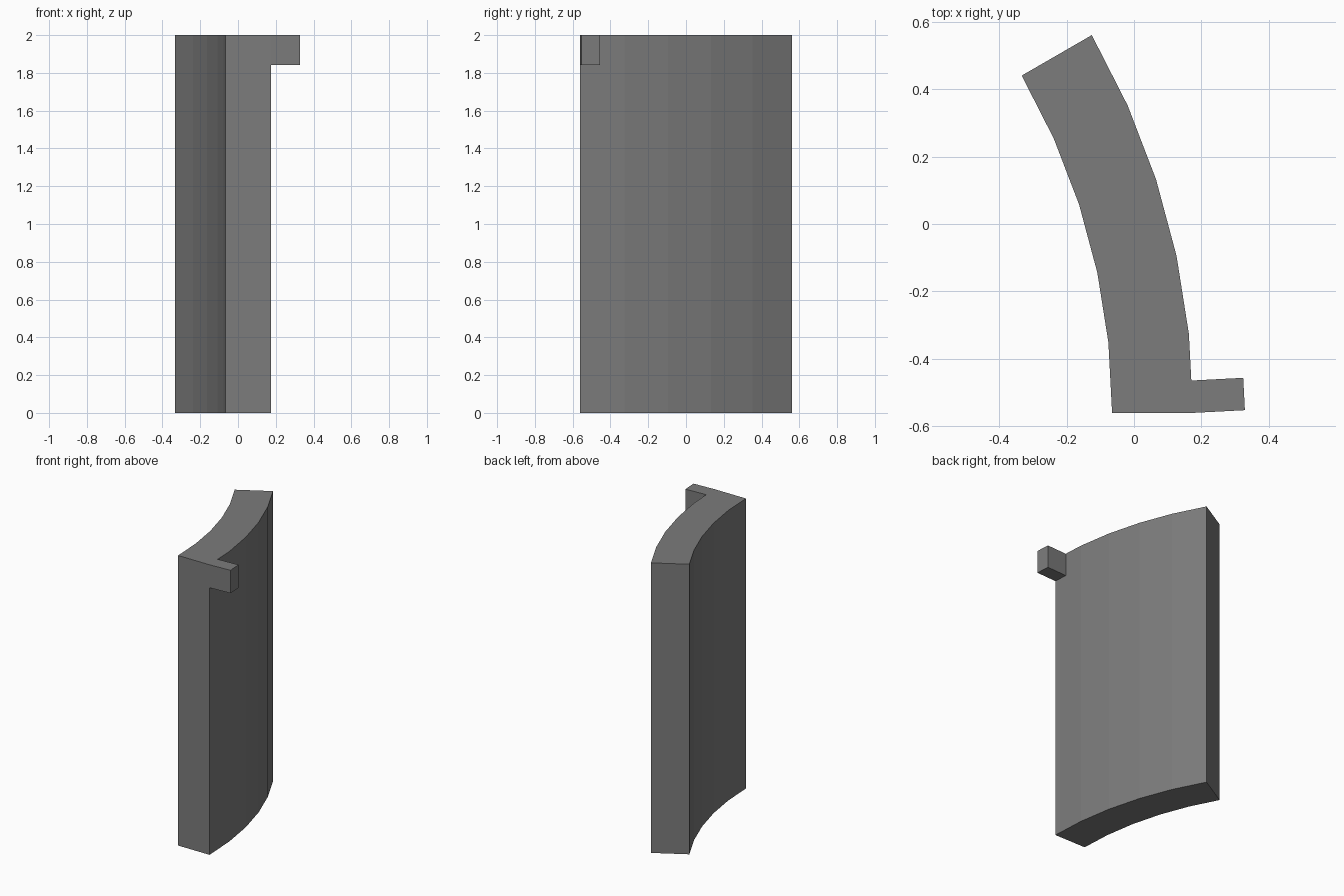
import bpy, bmesh, math
from mathutils import Vector

if "Cube" in bpy.data.objects:
    bpy.data.objects.remove(bpy.data.objects["Cube"])

CX, CY = -2.065, -0.56           # arc centre
R_IN, R_OUT = 2.0, 2.24
STEPS, SWEEP, HEIGHT = 5, math.radians(30), 2.0
TAB_WIDTH, TAB_HEIGHT, TAB_LENGTH = 0.096, 0.158, 0.154

grey = bpy.data.materials.new("mid grey")
grey.diffuse_color = (0.2, 0.2, 0.2, 1)
grey.use_nodes = True
grey.node_tree.nodes["Principled BSDF"].inputs["Base Color"].default_value = grey.diffuse_color


def arc(radius):
    return [(CX + radius * math.cos(SWEEP * i / STEPS),
             CY + radius * math.sin(SWEEP * i / STEPS)) for i in range(STEPS + 1)]


# Curved wall: faceted arc outline raised to full height
bm = bmesh.new()
outline = arc(R_OUT) + arc(R_IN)[::-1]
base = bm.faces.new([bm.verts.new((x, y, 0)) for x, y in outline])
top = bmesh.ops.extrude_face_region(bm, geom=[base])["geom"]
bmesh.ops.translate(bm, vec=(0, 0, HEIGHT),
                    verts=[v for v in top if isinstance(v, bmesh.types.BMVert)])
bmesh.ops.recalc_face_normals(bm, faces=bm.faces[:])

# Corner tab: cut its footprint out of the first outer facet, then pull it outward
half = SWEEP / STEPS / 2
normal = Vector((math.cos(half), math.sin(half), 0))
along = Vector((-math.sin(half), math.cos(half), 0))
corner = Vector((CX + R_OUT, CY, HEIGHT))


def facet_faces():
    return [f for f in bm.faces if f.normal.dot(normal) > 0.9999]


for point, direction in ((corner - Vector((0, 0, TAB_HEIGHT)), Vector((0, 0, 1))),
                         (corner + along * TAB_WIDTH, along)):
    faces = facet_faces()
    edges = {e for f in faces for e in f.edges}
    verts = {v for f in faces for v in f.verts}
    bmesh.ops.bisect_plane(bm, geom=faces + list(edges) + list(verts),
                           plane_co=point, plane_no=direction)
    bm.normal_update()

centre = corner + along * TAB_WIDTH / 2 - Vector((0, 0, TAB_HEIGHT / 2))
tab = min(facet_faces(), key=lambda f: (f.calc_center_median() - centre).length)
pulled = bmesh.ops.extrude_discrete_faces  # kept for flat caps only if needed
region = bmesh.ops.extrude_face_region(bm, geom=[tab])["geom"]
bmesh.ops.translate(bm, vec=normal * TAB_LENGTH,
                    verts=[v for v in region if isinstance(v, bmesh.types.BMVert)])
if tab.is_valid:
    bmesh.ops.delete(bm, geom=[tab], context='FACES_ONLY')

# Merge coplanar pieces and finish
bmesh.ops.dissolve_limit(bm, angle_limit=math.radians(0.5),
                         verts=bm.verts[:], edges=bm.edges[:])
bmesh.ops.recalc_face_normals(bm, faces=bm.faces[:])
mesh = bpy.data.meshes.new("curved_wall_with_tab")
bm.to_mesh(mesh)
bm.free()
mesh.materials.append(grey)
wall = bpy.data.objects.new("curved_wall_with_tab", mesh)
bpy.context.collection.objects.link(wall)
